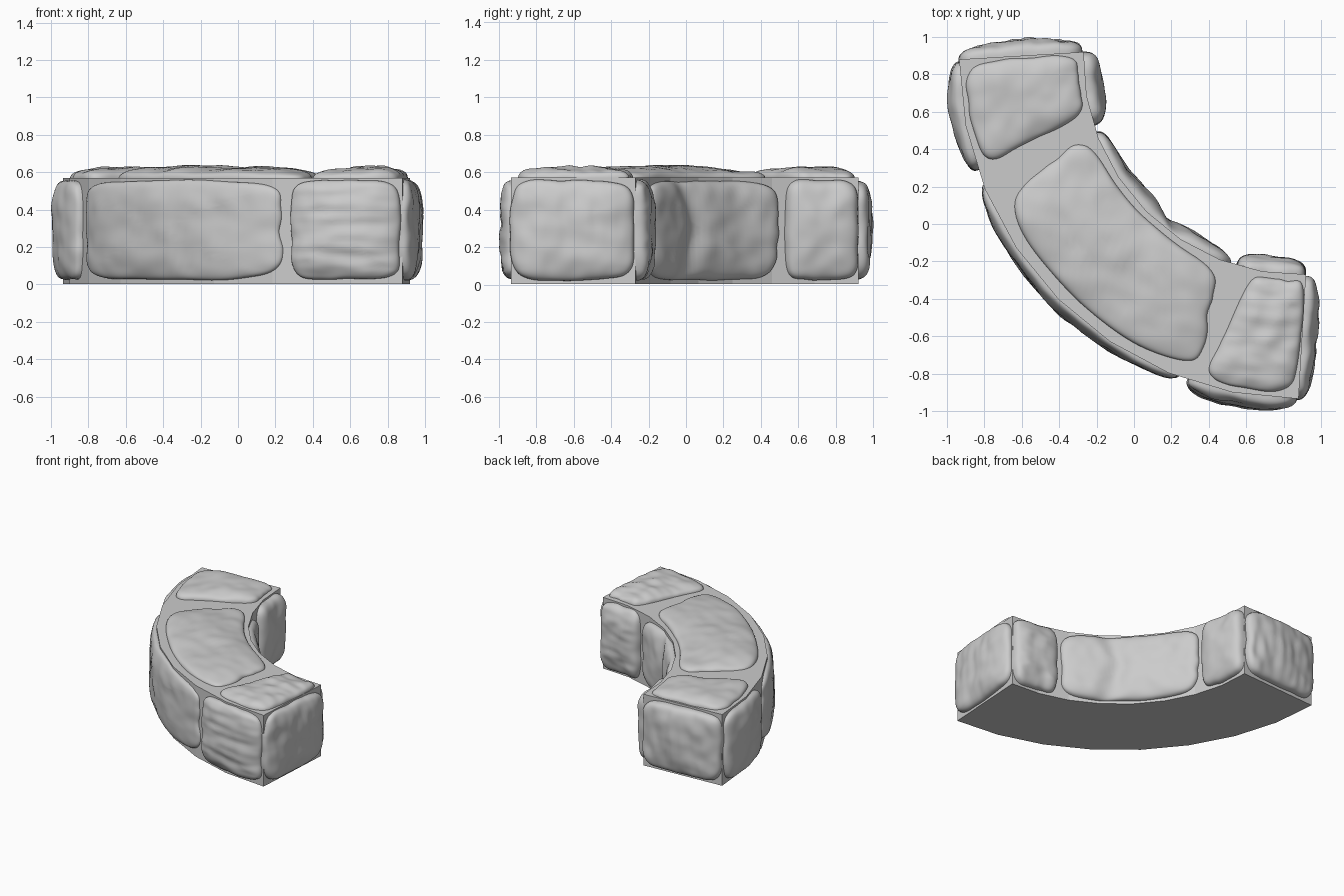
import bpy, bmesh, math
from mathutils import Vector, noise

cube = bpy.data.objects.get("Cube")
if cube:
    bpy.data.objects.remove(cube, do_unlink=True)

stone_grey = bpy.data.materials.new("stone_grey")
stone_grey.use_nodes = True
GREY = (0.6, 0.6, 0.6, 1)
stone_grey.diffuse_color = GREY
stone_grey.node_tree.nodes["Principled BSDF"].inputs["Base Color"].default_value = GREY

CENTRE = 0.88              # arc centre on both axes
R_IN, R_OUT = 1.15, 1.815
BOTTOM, TOP = 0.003, 0.57


def polar(r, deg, z):
    """Point on the quarter ring; the end faces flare slightly on the inside."""
    flare = 1 + 0.044 * (R_OUT - r) / (R_OUT - R_IN)
    a = math.radians(45 + (deg - 45) * flare)
    return Vector((CENTRE - r * math.cos(a), CENTRE - r * math.sin(a), z))


def finish(name, bm):
    mesh = bpy.data.meshes.new(name)
    bm.to_mesh(mesh)
    bm.free()
    mesh.materials.append(stone_grey)
    obj = bpy.data.objects.new(name, mesh)
    bpy.context.collection.objects.link(obj)
    return obj


# Faceted core: a block section swept round the quarter arc
def build_core(steps=8):
    bm = bmesh.new()
    rings = []
    for i in range(steps + 1):
        deg = 90 * i / steps
        corners = ((R_IN, BOTTOM), (R_OUT, BOTTOM), (R_OUT, TOP), (R_IN, TOP))
        rings.append([bm.verts.new(polar(r, deg, z)) for r, z in corners])
    for a, b in zip(rings, rings[1:]):
        for k in range(4):
            n = (k + 1) % 4
            bm.faces.new((a[k], a[n], b[n], b[k]))
    bm.faces.new(rings[0])
    bm.faces.new(rings[-1])
    bmesh.ops.recalc_face_normals(bm, faces=bm.faces)
    finish("wall_core", bm)


# Places a stone's (u, v, height) on one side of the core
def on_top(u, v, h):
    return polar(v, u, TOP + h)


def on_outside(u, v, h):
    return polar(R_OUT + h, u, v)


def on_inside(u, v, h):
    return polar(R_IN - h, u, v)


def on_start(u, v, h):
    return polar(u, -math.degrees(h / u), v)


def on_finish(u, v, h):
    return polar(u, 90 + math.degrees(h / u), v)


def lerp(a, b, t):
    return a + (b - a) * t


def build_stone(name, place, low, high, v_range, thick, seed,
                grooves=(0, 0), crease=0.0, count=48):
    """Lumpy pillow; low and high give the u limits at each end of v_range."""
    bm = bmesh.new()
    grid = []
    for i in range(count + 1):
        row = []
        for j in range(count + 1):
            a, b = 2 * i / count - 1, 2 * j / count - 1
            m = max(abs(a), abs(b))
            s = 0.0
            if m > 0:
                # rounded-corner outline, with rings bunched near the rim
                s = math.sin(m * math.pi / 2) / (abs(a)**6 + abs(b)**6)**(1 / 6)
            a, b = a * s, b * s
            wob = 1 + 0.035 * m * noise.noise(Vector((a * 2.5, b * 2.5, seed)))
            tv = (b * wob + 1) / 2
            tu = (a * wob + 1) / 2
            v = lerp(v_range[0], v_range[1], tv)
            u = lerp(lerp(low[0], low[1], tv), lerp(high[0], high[1], tv), tu)
            dome = max(0, math.cos(m * math.pi / 2)) ** 0.5
            p = place(u, v, 0)
            off = Vector((seed * 3.7, seed, 0))
            lump = 0.016 * noise.noise(p * 4 + off) + 0.01 * noise.noise(p * 10 + off)
            # split grooves running across or along the stone
            lump += grooves[0] * noise.noise(Vector((a * 1.5, b * 5, seed)))
            lump += grooves[1] * noise.noise(Vector((a * 5, b * 1.5, seed)))
            line = a - 0.2 - 0.15 * b * b
            lump -= crease * math.exp(-(line / 0.16) ** 2)
            h = -0.02 + (thick + 0.015 + lump) * dome
            row.append(bm.verts.new(place(u, v, h)))
        grid.append(row)
    for i in range(count):
        for j in range(count):
            bm.faces.new((grid[i][j], grid[i + 1][j], grid[i + 1][j + 1], grid[i][j + 1]))
    # the start, inside and top sides mirror the grid, so turn their faces outward
    if place in (on_start, on_outside):
        outward = place(high[0], v_range[0], 1) - place(high[0], v_range[0], 0)
    else:
        outward = place(low[0], v_range[0], 1) - place(low[0], v_range[0], 0)
    bm.normal_update()
    total = sum((f.normal * f.calc_area() for f in bm.faces), Vector())
    if total.dot(outward) < 0:
        bmesh.ops.reverse_faces(bm, faces=bm.faces)
    obj = finish(name, bm)
    bpy.ops.object.select_all(action='DESELECT')
    obj.select_set(True)
    bpy.context.view_layer.objects.active = obj
    bpy.ops.object.shade_smooth_by_angle(angle=math.radians(50))


build_core()

# Capping stones
CAP = (1.18, 1.78)
build_stone("cap_stone_start", on_top, (0.5, 1), (16, 19), CAP, 0.066, 1)
build_stone("cap_stone_middle", on_top, (21, 26), (68, 72.5), (1.18, 1.75), 0.066, 2)
build_stone("cap_stone_finish", on_top, (76, 73), (90, 89), CAP, 0.066, 3, (0.01, 0))

# Outer face stones
SIDE = (0.025, 0.555)
build_stone("outer_stone_start", on_outside, (0.5, 0.5), (19, 19), SIDE, 0.075, 4)
build_stone("outer_stone_middle", on_outside, (22, 22), (69, 69), SIDE, 0.06, 5)
build_stone("outer_stone_finish", on_outside, (71, 71), (89.5, 89.5), SIDE, 0.075, 6, (0.01, 0))

# Inner face stones
build_stone("inner_stone_start", on_inside, (0, 0), (19, 19), SIDE, 0.1, 7)
build_stone("inner_stone_middle", on_inside, (21, 21), (70, 70), SIDE, 0.085, 8, crease=0.04)
build_stone("inner_stone_finish", on_inside, (72, 72), (90, 90), SIDE, 0.095, 9, (0.008, 0))

# End face stones
LOW, HIGH = (R_IN + 0.01, R_IN + 0.01), (R_OUT, R_OUT)
build_stone("end_stone_start", on_start, LOW, HIGH, SIDE, 0.085, 10, (0, 0.012))
build_stone("end_stone_finish", on_finish, LOW, HIGH, SIDE, 0.08, 11, (0, 0.008))
